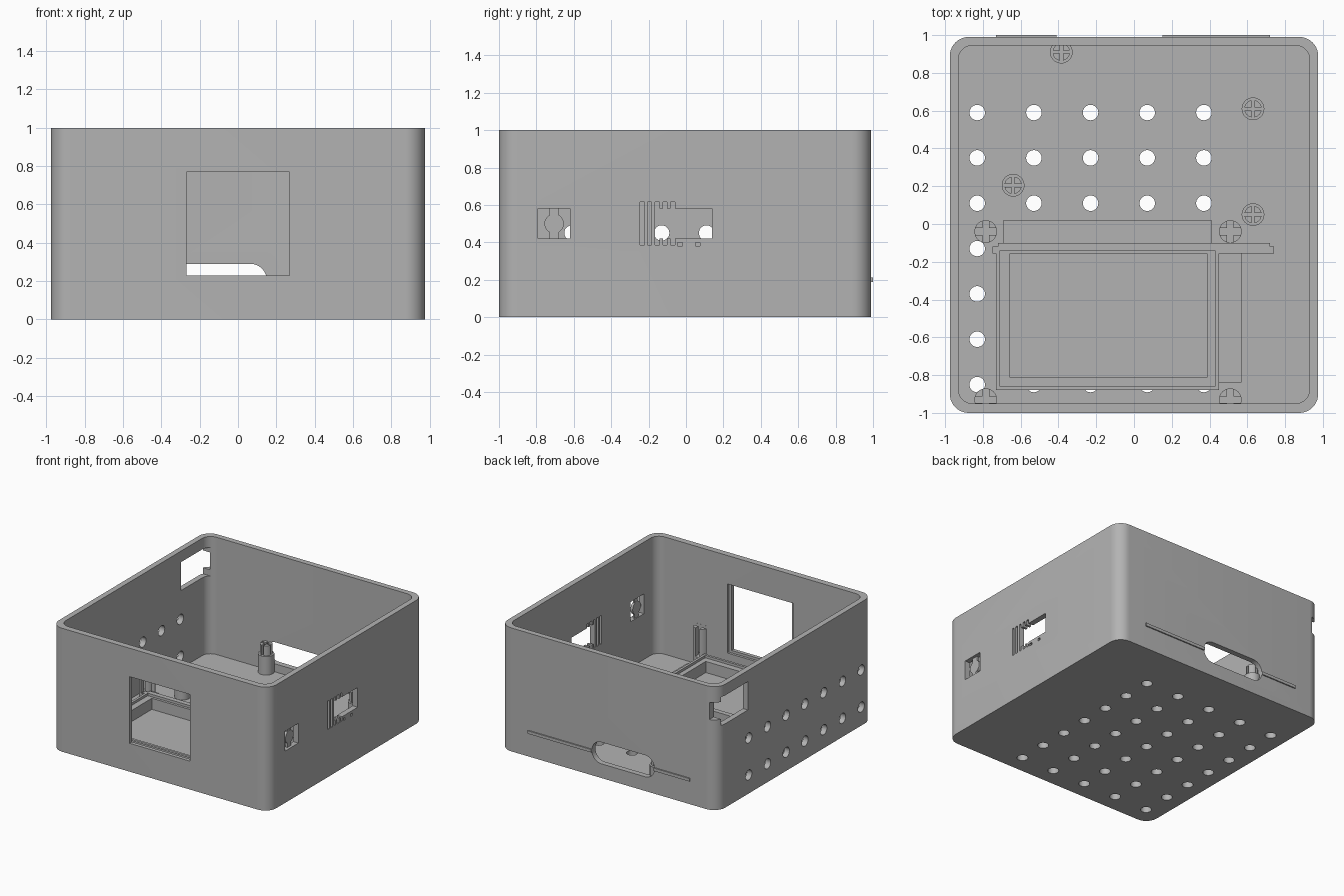
import bpy, bmesh, math
from mathutils import Matrix, Vector

old = bpy.data.objects.get("Cube")
if old:
    bpy.data.objects.remove(old, do_unlink=True)

grey = bpy.data.materials.new("plain grey")
grey.use_nodes = True
colour = (0.45, 0.45, 0.45, 1)
grey.diffuse_color = colour
grey.node_tree.nodes["Principled BSDF"].inputs["Base Color"].default_value = colour


def finish(bm, name):
    bmesh.ops.recalc_face_normals(bm, faces=bm.faces)
    mesh = bpy.data.meshes.new(name)
    bm.to_mesh(mesh)
    bm.free()
    mesh.materials.append(grey)
    ob = bpy.data.objects.new(name, mesh)
    bpy.context.collection.objects.link(ob)
    return ob


def add_box(bm, x, y, z):
    """Box from three (low, high) ranges."""
    lo, hi = zip(x, y, z)
    mid = [(a + b) / 2 for a, b in zip(lo, hi)]
    size = [b - a for a, b in zip(lo, hi)]
    bmesh.ops.create_cube(bm, size=1, matrix=Matrix.Translation(mid) @ Matrix.Diagonal((*size, 1)))


def add_rod(bm, centre, radius, length, axis="Z", sides=32):
    turn = {"X": Matrix.Rotation(math.pi / 2, 4, "Y"),
            "Y": Matrix.Rotation(math.pi / 2, 4, "X"), "Z": Matrix()}[axis]
    bmesh.ops.create_cone(bm, cap_ends=True, segments=sides, radius1=radius, radius2=radius,
                          depth=length, matrix=Matrix.Translation(centre) @ turn)


def rounded_block(name, x, y, z, radius):
    """Box with rounded vertical corners."""
    bm = bmesh.new()
    add_box(bm, x, y, z)
    upright = [e for e in bm.edges if abs(e.verts[0].co.z - e.verts[1].co.z) > 0.01]
    bmesh.ops.bevel(bm, geom=upright, offset=radius, segments=10, profile=0.5, affect="EDGES")
    return finish(bm, name)


def cut(ob, cutter):
    """Subtract the cutter, keep the result and remove the cutter."""
    cutter.hide_render = True
    mod = ob.modifiers.new("cut", "BOOLEAN")
    mod.operation = "DIFFERENCE"
    mod.solver = "EXACT"
    mod.use_self = True
    mod.object = cutter
    graph = bpy.context.evaluated_depsgraph_get()
    baked = bpy.data.meshes.new_from_object(ob.evaluated_get(graph))
    ob.modifiers.clear()
    ob.data = baked
    bpy.data.objects.remove(cutter, do_unlink=True)


def boxes(name, *ranges):
    bm = bmesh.new()
    for r in ranges:
        add_box(bm, *r)
    return finish(bm, name)


def smooth(ob):
    bpy.ops.object.select_all(action="DESELECT")
    ob.select_set(True)
    bpy.context.view_layer.objects.active = ob
    bpy.ops.object.shade_smooth_by_angle(angle=math.radians(35))


# Open case with rounded corners
case = rounded_block("case", (-0.975, 0.975), (-1, 0.99), (0, 1), 0.1)
cut(case, rounded_block("cavity", (-0.93, 0.93), (-0.95, 0.945), (0.05, 1.2), 0.075))

# Vent holes in the floor and the right-hand wall
rows = [0.59 - 0.24 * i for i in range(7)]
bm = bmesh.new()
for y in rows:
    for i in range(5):
        add_rod(bm, (-0.83 + 0.3 * i, y, 0.02), 0.041, 0.1)
    for z in (0.15, 0.45):
        add_rod(bm, (-0.955, y, z), 0.041, 0.12, "X")
cut(case, finish(bm, "vent_cutter"))

# Front window with a shallow step on the inside
cut(case, boxes("window_cutter", ((-0.27, 0.27), (-1.1, -0.9), (0.23, 0.77))))
cut(case, boxes("window_step_cutter", ((-0.295, 0.295), (-0.97, -0.9), (0.21, 0.77))))

# Corner opening with its narrow side notch
cut(case, boxes("corner_cutter", ((-1.1, -0.88), (0.6, 0.93), (0.68, 0.91))))
cut(case, boxes("notch_cutter", ((-1.1, -0.9), (0.9, 1.1), (0.73, 0.87))))

# Long rounded cable slot through the back wall
slot = boxes("slot_cutter", ((-0.41, 0.15), (0.9, 1.1), (0.115, 0.29)))
bm = bmesh.new()
bm.from_mesh(slot.data)
along = [e for e in bm.edges if abs(e.verts[0].co.y - e.verts[1].co.y) > 0.1]
bmesh.ops.bevel(bm, geom=along, offset=0.085, segments=10, profile=0.5, affect="EDGES")
bm.to_mesh(slot.data)
bm.free()
cut(case, slot)

# Power and data openings in the left-hand wall
wall = (0.88, 1.1)
cut(case, boxes("power_cutter", (wall, (-0.79, -0.62), (0.42, 0.58))))
cut(case, boxes("data_cutter", (wall, (-0.165, 0.14), (0.42, 0.58))))
grille = [(wall, (y, y + 0.022), (0.385, 0.615)) for y in (-0.245, -0.207, -0.165, -0.123, -0.082)]
pips = [(wall, (y, y + 0.025), (0.38, 0.4)) for y in (-0.045, 0.05)]
cut(case, boxes("grille_cutter", *grille, *pips))
smooth(case)

# Round plug plate in the power opening
bm = bmesh.new()
add_rod(bm, (0.945, -0.705, 0.5), 0.052, 0.02, "X")
add_box(bm, (0.937, 0.953), (-0.73, -0.68), (0.42, 0.46))
add_box(bm, (0.937, 0.953), (-0.73, -0.68), (0.54, 0.58))
smooth(finish(bm, "power_plug_plate"))

# Thin ridges on either side of the cable slot
boxes("back_ridges", ((-0.73, -0.41), (0.98, 1), (0.188, 0.212)),
      ((0.15, 0.72), (0.98, 1), (0.188, 0.212)))

# Stepped tray on the floor
tray = boxes("tray", ((-0.73, 0.45), (-0.88, -0.12), (0.05, 0.19)))
cut(tray, boxes("tray_rim_cutter", ((-0.71, 0.43), (-0.86, -0.14), (0.17, 0.3))))
cut(tray, boxes("tray_pocket_cutter", ((-0.66, 0.39), (-0.81, -0.16), (0.08, 0.3))))
boxes("tray_bar", ((-0.72, 0.72), (-0.135, -0.1), (0.05, 0.19)),
      ((-0.75, -0.72), (-0.155, -0.12), (0.05, 0.19)),
      ((0.45, 0.74), (-0.155, -0.12), (0.05, 0.19)))
boxes("tray_back_ledge", ((-0.69, 0.41), (-0.1, 0.02), (0.05, 0.1)))
boxes("tray_side_ledge", ((0.45, 0.57), (-0.84, -0.155), (0.05, 0.1)))


def split_post(name, x, y, base, tip, inner, slit):
    """Post whose head is split by a cross-shaped slit."""
    bm = bmesh.new()
    add_rod(bm, (x, y, (0.03 + tip) / 2), inner, tip - 0.03)
    post = finish(bm, name)
    for a, b in ((slit, 0.1), (0.1, slit)):
        cut(post, boxes("slit", ((x - a, x + a), (y - b, y + b), (base, tip + 0.1))))
    if y < -0.85:
        cut(post, boxes("trim", ((x - 0.1, x + 0.1), (y - 0.1, -0.949), (0, 1))))
    smooth(post)


# Circuit board posts: sleeve with a split pin
for n, (x, y) in enumerate([(-0.385, 0.91), (0.63, 0.61), (-0.64, 0.205), (0.63, 0.05)], 1):
    bm = bmesh.new()
    add_rod(bm, (x, y, 0.12), 0.06, 0.16)
    smooth(finish(bm, f"board_post_{n}"))
    split_post(f"board_pin_{n}", x, y, 0.2, 0.28, 0.046, 0.008)

# Taller split posts around the tray
for n, (x, y) in enumerate([(a, b) for a in (-0.785, 0.51) for b in (-0.04, -0.93)], 1):
    split_post(f"tray_post_{n}", x, y, 0.15, 0.38, 0.06, 0.018)
